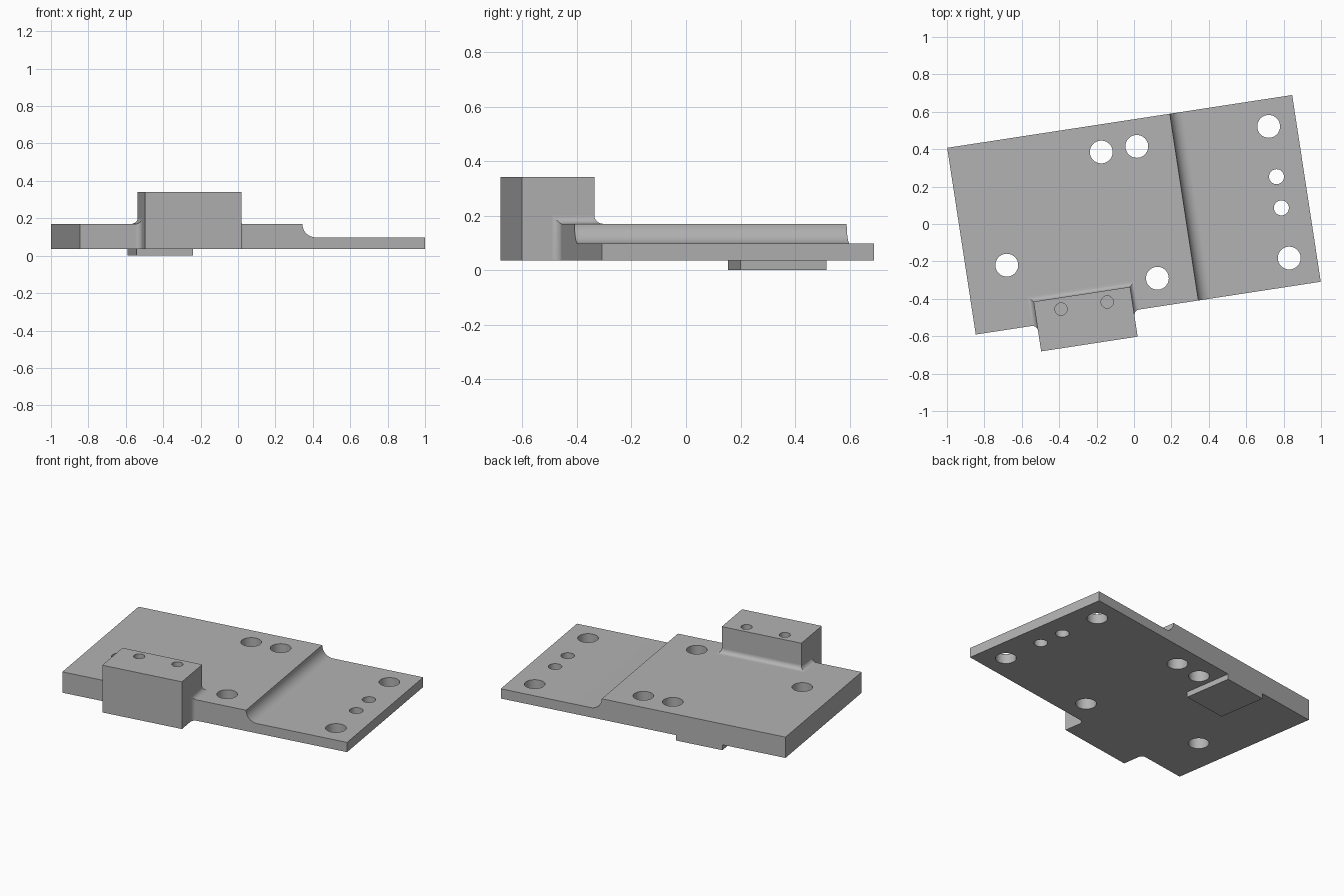
import bpy, bmesh, math
from mathutils import Matrix, Vector

if "Cube" in bpy.data.objects:
    bpy.data.objects.remove(bpy.data.objects["Cube"])

# Everything is modelled square, then turned about the front left plate corner
PLACE = Matrix.Translation((-0.846, -0.591, 0)) @ Matrix.Rotation(math.radians(8.7), 4, 'Z')
L, W = 1.866, 1.01                      # plate length and width
Z0, ZLOW, ZTOP, ZBLOCK = 0.035, 0.098, 0.17, 0.341
STEP, R = 1.204, 0.03                   # step position, block fillet radius
BX0, BX1, BY0, BY1 = 0.332, 0.854, -0.142, 0.127

grey = bpy.data.materials.new("machined_grey")
grey.diffuse_color = (0.45, 0.45, 0.45, 1)
grey.use_nodes = True
grey.node_tree.nodes["Principled BSDF"].inputs["Base Color"].default_value = grey.diffuse_color


def finish(name, bm):
    bmesh.ops.recalc_face_normals(bm, faces=bm.faces[:])
    mesh = bpy.data.meshes.new(name)
    bm.to_mesh(mesh)
    bm.free()
    mesh.materials.append(grey)
    ob = bpy.data.objects.new(name, mesh)
    bpy.context.collection.objects.link(ob)
    ob.matrix_world = PLACE
    return ob


def box(name, lo, hi):
    bm = bmesh.new()
    bmesh.ops.create_cube(bm, size=1)
    for v in bm.verts:
        v.co = Vector([lo[i] if v.co[i] < 0 else hi[i] for i in range(3)])
    return finish(name, bm)


def cylinder(name, x, y, r, lo, hi):
    p = PLACE.inverted() @ Vector((x, y, 0))
    bm = bmesh.new()
    bmesh.ops.create_cone(bm, cap_ends=True, segments=40, radius1=r, radius2=r, depth=hi - lo,
                          matrix=Matrix.Translation((p.x, p.y, (lo + hi) / 2)))
    return finish(name, bm)


def combine(target, tool, operation):
    mod = target.modifiers.new(operation.lower(), 'BOOLEAN')
    mod.operation, mod.object, mod.solver = operation, tool, 'EXACT'
    bpy.context.view_layer.objects.active = target
    bpy.ops.object.modifier_apply(modifier=mod.name)
    bpy.data.objects.remove(tool)


def smooth(ob):
    bpy.ops.object.select_all(action='DESELECT')
    ob.select_set(True)
    bpy.context.view_layer.objects.active = ob
    bpy.ops.object.shade_smooth_by_angle(angle=math.radians(30))


# Stepped plate: side profile with a concave curve, extruded across the width
drop = ZTOP - ZLOW
profile = [(0, Z0), (L, Z0), (L, ZLOW)]
for i in range(13):
    t = math.pi / 2 * i / 12
    profile.append((STEP + drop * (1 - math.sin(t)), ZTOP - drop * math.cos(t)))
profile.append((0, ZTOP))
bm = bmesh.new()
face = bm.faces.new([bm.verts.new((x, 0, z)) for x, z in profile])
ext = bmesh.ops.extrude_face_region(bm, geom=[face])
bmesh.ops.translate(bm, vec=(0, W, 0),
                    verts=[g for g in ext['geom'] if isinstance(g, bmesh.types.BMVert)])
plate = finish("stepped_plate", bm)

# Raised block on the front edge and locating pad underneath
combine(plate, box("block", (BX0, BY0, Z0), (BX1, BY1, ZBLOCK)), 'UNION')
combine(plate, box("pad", (0.413, 0.69, 0), (0.718, W, 0.06)), 'UNION')

# Through holes in the plate
HOLES = [(-0.68, -0.22, 0.061), (-0.175, 0.385, 0.061), (0.015, 0.415, 0.061),
         (0.125, -0.29, 0.061), (0.72, 0.522, 0.061), (0.83, -0.182, 0.061),
         (0.762, 0.253, 0.04), (0.788, 0.086, 0.04)]
for x, y, r in HOLES:
    combine(plate, cylinder("hole", x, y, r, -0.1, 0.3), 'DIFFERENCE')

# Blind holes in the block
for x, y in [(-0.39, -0.455), (-0.143, -0.417)]:
    combine(plate, cylinder("blind_hole", x, y, 0.033, 0.14, 0.45), 'DIFFERENCE')
smooth(plate)

# Fillet wrapping the block where it meets the plate: corner, outward, along-block
stations = [((BX0, 0, Z0), (-1, 0, 0), (0, -1, 0)),
            ((BX0, 0, ZTOP), (-1, 0, 0), (0, -1, 1)),
            ((BX0, BY1, ZTOP), (-1, 1, 0), (0, 0, 1)),
            ((BX1, BY1, ZTOP), (1, 1, 0), (0, 0, 1)),
            ((BX1, 0, ZTOP), (1, 0, 0), (0, -1, 1)),
            ((BX1, 0, Z0), (1, 0, 0), (0, -1, 0))]
bm = bmesh.new()
rings = []
for corner, out, up in stations:
    p, o, n = Vector(corner), Vector(out), Vector(up)
    ring = [bm.verts.new(p)]
    for i in range(9):
        t = math.pi / 2 * i / 8
        ring.append(bm.verts.new(p + o * R * (1 - math.sin(t)) + n * R * (1 - math.cos(t))))
    rings.append(ring)
for a, b in zip(rings, rings[1:]):
    for i in range(len(a)):
        j = (i + 1) % len(a)
        bm.faces.new((a[i], a[j], b[j], b[i]))
bm.faces.new(rings[0])
bm.faces.new(rings[-1])
smooth(finish("block_fillet", bm))
